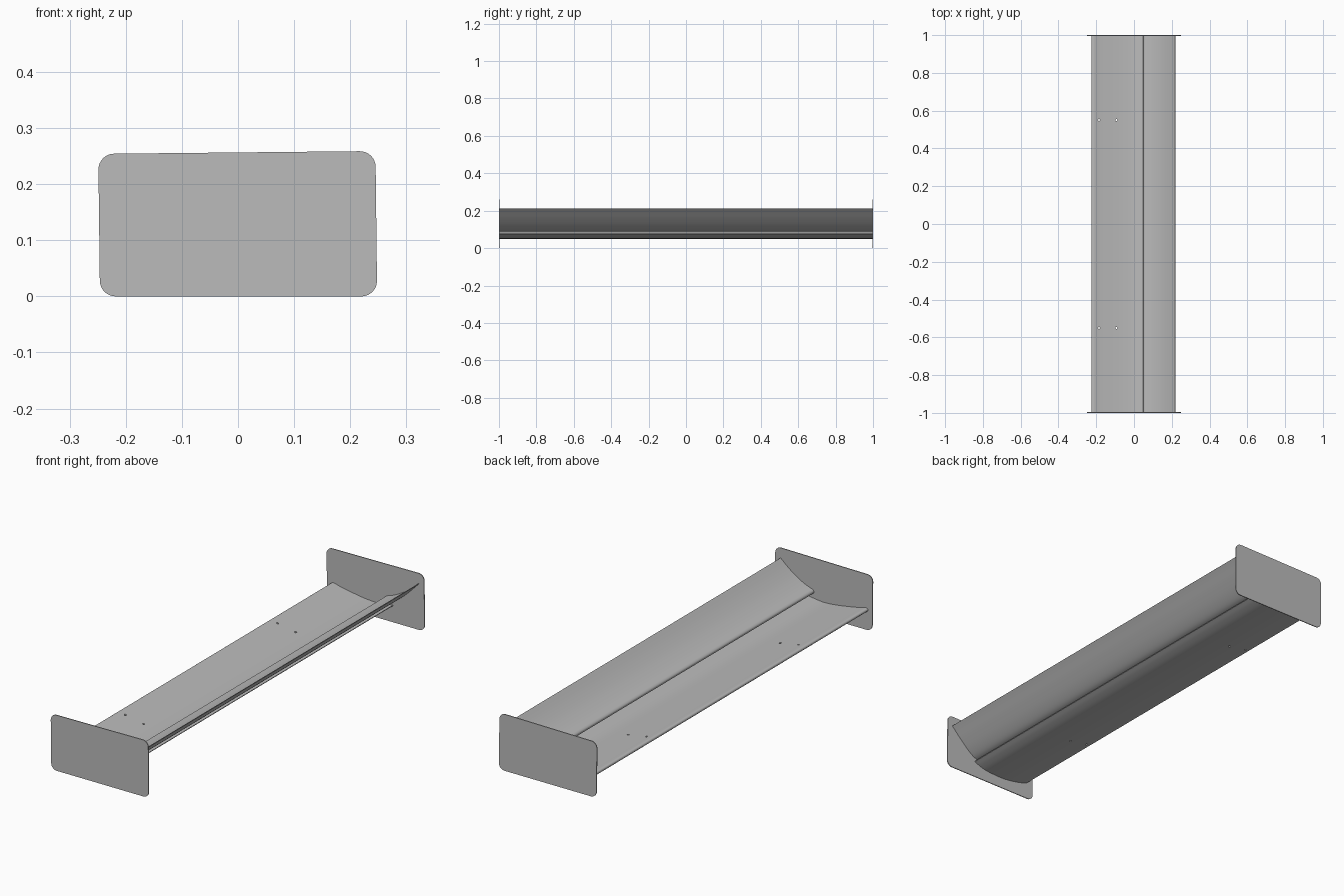
import bpy, bmesh, math
from mathutils import Vector

default_cube = bpy.data.objects.get("Cube")
if default_cube:
    bpy.data.objects.remove(default_cube, do_unlink=True)

HALF_SPAN = 1.0
PLATE_THICKNESS = 0.004

# One plain grey for the whole wing
grey = bpy.data.materials.new("satin grey")
grey.use_nodes = True
GREY_COLOUR = (0.5, 0.5, 0.5, 1)
grey.diffuse_color = GREY_COLOUR
grey.node_tree.nodes["Principled BSDF"].inputs["Base Color"].default_value = GREY_COLOUR


def smooth_path(points, steps=5):
    """Catmull-Rom curve through an open list of points."""
    pts = [Vector(p) for p in points]
    pts = [2 * pts[0] - pts[1]] + pts + [2 * pts[-1] - pts[-2]]
    path = []
    for a, b, c, d in zip(pts, pts[1:], pts[2:], pts[3:]):
        for i in range(steps):
            t = i / steps
            path.append(0.5 * (2 * b + (c - a) * t + (2 * a - 5 * b + 4 * c - d) * t**2
                               + (3 * b - a - 3 * c + d) * t**3))
    return path + [pts[-2]]


def rounded_outline(corners, radius, steps=8):
    """Polygon outline with an arc-like curve at every corner."""
    path = []
    for i, corner in enumerate(corners):
        here = Vector(corner)
        to_prev = (Vector(corners[i - 1]) - here).normalized() * radius
        to_next = (Vector(corners[(i + 1) % len(corners)]) - here).normalized() * radius
        centre = here + to_prev + to_next
        for k in range(steps + 1):
            angle = math.pi / 2 * k / steps
            path.append(centre - to_next * math.cos(angle) - to_prev * math.sin(angle))
    return path


def extrude_profile(name, outline, y_start, y_end):
    """Solid made by sweeping an x-z outline along y."""
    bm = bmesh.new()
    face = bm.faces.new([bm.verts.new((p.x, y_start, p.y)) for p in outline])
    swept = bmesh.ops.extrude_face_region(bm, geom=[face], use_keep_orig=True)
    moved = [v for v in swept["geom"] if isinstance(v, bmesh.types.BMVert)]
    bmesh.ops.translate(bm, verts=moved, vec=(0, y_end - y_start, 0))
    bmesh.ops.recalc_face_normals(bm, faces=bm.faces)
    mesh = bpy.data.meshes.new(name)
    bm.to_mesh(mesh)
    bm.free()
    mesh.materials.append(grey)
    obj = bpy.data.objects.new(name, mesh)
    bpy.context.collection.objects.link(obj)
    return obj


def activate(obj):
    bpy.ops.object.select_all(action="DESELECT")
    obj.select_set(True)
    bpy.context.view_layer.objects.active = obj


def drill(obj, x, y, radius=0.005):
    """Cut a vertical bolt hole through a part."""
    bpy.ops.mesh.primitive_cylinder_add(vertices=16, radius=radius, depth=0.4, location=(x, y, 0.1))
    cutter = bpy.context.object
    cutter.hide_render = True
    cutter.data.materials.append(grey)
    activate(obj)
    cut = obj.modifiers.new("bolt_hole", "BOOLEAN")
    cut.operation = "DIFFERENCE"
    cut.solver = "EXACT"
    cut.object = cutter
    bpy.ops.object.modifier_apply(modifier=cut.name)
    bpy.data.objects.remove(cutter, do_unlink=True)


# Aerofoil sections: upper trailing edge, round the nose, back underneath
main_section = [(.089, .079), (.05, .073), (0, .068), (-.06, .072), (-.12, .081),
                (-.18, .092), (-.212, .1), (-.224, .096), (-.222, .086), (-.2, .073),
                (-.15, .06), (-.09, .051), (-.04, .05), (.02, .054), (.06, .064), (.089, .076)]
flap_section = [(.218, .213), (.18, .18), (.14, .151), (.1, .129), (.07, .117),
                (.056, .112), (.049, .104), (.053, .094), (.068, .09), (.095, .098),
                (.13, .123), (.17, .16), (.2, .191), (.22, .211)]

inner = HALF_SPAN - PLATE_THICKNESS
main_plane = extrude_profile("main_plane", smooth_path(main_section), -inner, inner)
flap = extrude_profile("upper_flap", smooth_path(flap_section), -inner, inner)

# Mounting holes in the main plane
for y in (-.55, .55):
    for x in (-.185, -.093):
        drill(main_plane, x, y)

for part in (main_plane, flap):
    activate(part)
    bpy.ops.object.shade_smooth_by_angle(angle=math.radians(35))

# End plates, slightly taller at the trailing side
plate_outline = rounded_outline([(-.246, 0), (.248, 0), (.245, .259), (-.249, .254)], 0.028)
for name, side in (("front_end_plate", -1), ("back_end_plate", 1)):
    plate = extrude_profile(name, plate_outline, side * inner, side * HALF_SPAN)
    activate(plate)
    bpy.ops.object.shade_smooth_by_angle(angle=math.radians(35))
